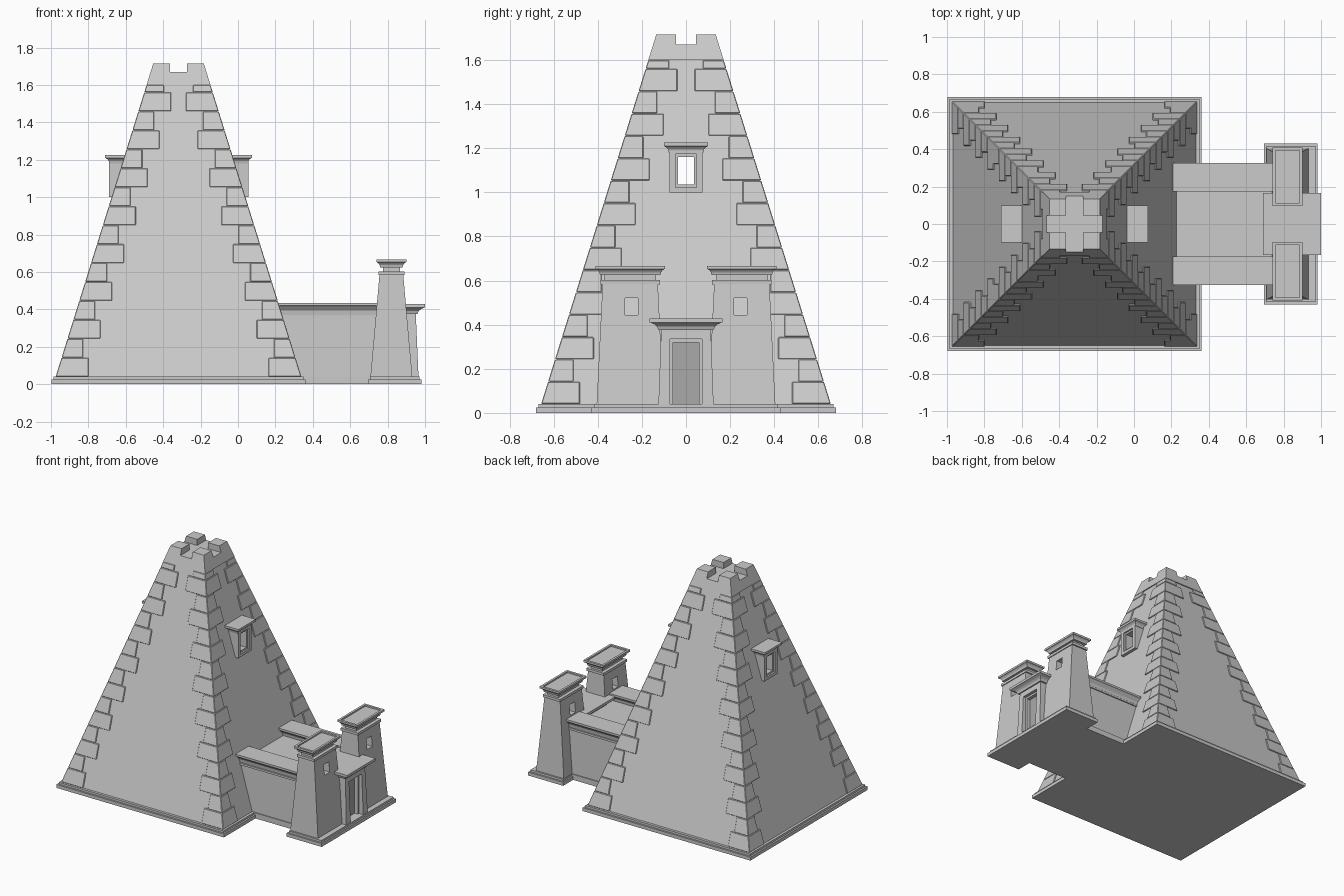
import bpy
import bmesh

cube = bpy.data.objects.get("Cube")
if cube:
    bpy.data.objects.remove(cube, do_unlink=True)


def material(name, value):
    m = bpy.data.materials.new(name)
    m.use_nodes = True
    colour = (value, value, value, 1)
    m.diffuse_color = colour
    m.node_tree.nodes["Principled BSDF"].inputs["Base Color"].default_value = colour
    return m


STONE = material("pale stone", 0.6)
DOOR = material("door grey", 0.4)


def finish(name, bm, mat=STONE):
    bmesh.ops.recalc_face_normals(bm, faces=bm.faces)
    mesh = bpy.data.meshes.new(name)
    bm.to_mesh(mesh)
    bm.free()
    mesh.materials.append(mat)
    ob = bpy.data.objects.new(name, mesh)
    bpy.context.collection.objects.link(ob)
    return ob


def add_loft(bm, rings):
    """Join outlines of equal point count and cap both ends."""
    loops = [[bm.verts.new(p) for p in ring] for ring in rings]
    for a, b in zip(loops, loops[1:]):
        for i in range(len(a)):
            j = (i + 1) % len(a)
            bm.faces.new((a[i], a[j], b[j], b[i]))
    bm.faces.new(loops[0][::-1])
    bm.faces.new(loops[-1])


def stack(name, cx, cy, levels, mat=STONE):
    """Rectangular solid through levels of (z, half x, half y)."""
    bm = bmesh.new()
    add_loft(bm, [[(cx + sx * hx, cy + sy * hy, z)
                   for sx, sy in ((-1, -1), (1, -1), (1, 1), (-1, 1))]
                  for z, hx, hy in levels])
    return finish(name, bm, mat)


def box(name, x0, x1, y0, y1, z0, z1, mat=STONE):
    hx, hy = (x1 - x0) / 2, (y1 - y0) / 2
    return stack(name, (x0 + x1) / 2, (y0 + y1) / 2, [(z0, hx, hy), (z1, hx, hy)], mat)


def cut(target, *bounds):
    cutter = box("cutter", *bounds)
    mod = target.modifiers.new("cut", "BOOLEAN")
    mod.operation, mod.solver, mod.object = "DIFFERENCE", "EXACT", cutter
    bpy.context.view_layer.objects.active = target
    bpy.ops.object.modifier_apply(modifier=mod.name)
    bpy.data.objects.remove(cutter, do_unlink=True)


def cornice(name, cx, cy, z0, z1, hx, hy, flare, tray=0):
    """Hollow-curved cornice with a flat fillet, optionally a sunken top."""
    d = z1 - z0
    levels = [(z0, hx - flare, hy - flare), (z0 + d * 0.3, hx - flare * 0.85, hy - flare * 0.85),
              (z0 + d * 0.5, hx - flare * 0.55, hy - flare * 0.55),
              (z0 + d * 0.65, hx - flare * 0.1, hy - flare * 0.1),
              (z0 + d * 0.65, hx, hy), (z1, hx, hy)]
    if tray:
        levels += [(z1, hx - tray, hy - tray), (z1 - 0.01, hx - tray, hy - tray)]
    return stack(name, cx, cy, levels)


# Pyramid body
CX, BASE, TOP = -0.318, 0.04, 1.715


def half(z):
    return 0.657 - 0.522 * (z - BASE) / (TOP - BASE)


stack("pyramid_plinth", CX, 0, [(0, 0.68, 0.68), (0.025, 0.68, 0.68),
                                (0.025, 0.668, 0.668), (BASE, 0.668, 0.668)])
body = stack("pyramid_body", CX, 0, [(z, half(z) - 0.008, half(z) - 0.008) for z in (BASE, 1.61)])
cut(body, -1, 0.5, -0.06, 0.06, 1.015, 1.175)

# Notched summit
summit = stack("summit", CX, 0, [(z, half(z), half(z)) for z in (1.6, TOP)])
cut(summit, CX - 0.3, CX + 0.3, -0.045, 0.045, 1.67, 1.8)
cut(summit, CX - 0.045, CX + 0.045, -0.3, 0.3, 1.67, 1.8)

# Corner stones, long and short courses in turn
bm = bmesh.new()
STEP, T = 1.52 / 15, 0.03
for i in range(16):
    z0 = BASE + i * STEP
    z1 = min(z0 + STEP, 1.6)
    arm = 0.16 if i % 2 == 0 else 0.1
    for sx in (-1, 1):
        for sy in (-1, 1):
            rings = []
            for z in (z0 + 0.001, z1 - 0.001):
                h = half(z)
                a = half((z0 + z1) / 2) - arm
                plan = ((h, h), (a, h), (a, h - T), (h - T, h - T), (h - T, a), (h, a))
                rings.append([(CX + sx * x, sy * y, z) for x, y in plan])
            add_loft(bm, rings)
quoins = finish("corner_stones", bm)
bevel = quoins.modifiers.new("worn edges", "BEVEL")
bevel.width, bevel.segments = 0.003, 1

# Window shaft through the pyramid, with a cornice at each end
shaft = box("window_shaft", -0.69, 0.055, -0.075, 0.075, 1.0, 1.19)
cut(shaft, -1, 0.5, -0.036, 0.036, 1.035, 1.16)
for x in (-0.69, 0.055):
    cut(shaft, x - 0.012, x + 0.012, -0.047, 0.047, 1.022, 1.173)
for sx, name in ((-1, "right_window_cornice"), (1, "left_window_cornice")):
    cornice(name, CX + sx * 0.335, 0, 1.18, 1.225, 0.057, 0.1, 0.022)

# Chapel between pyramid and gate
box("chapel_plinth", 0.2, 0.75, -0.315, 0.315, 0, BASE)
box("chapel_roof", 0.1, 0.76, -0.24, 0.24, 0.33, 0.375)
for sy, name in ((-1, "right"), (1, "left")):
    stack(name + "_chapel_wall", 0.44, sy * 0.25,
          [(BASE, 0.34, 0.058), (0.36, 0.34, 0.05)])
    stack(name + "_wall_moulding", 0.44, sy * 0.25,
          [(0.355, 0.34, 0.058), (0.37, 0.34, 0.058)])
    stack(name + "_wall_cornice", 0.44, sy * 0.25,
          [(0.37, 0.34, 0.05), (0.395, 0.34, 0.054), (0.415, 0.34, 0.07),
           (0.42, 0.34, 0.077), (0.435, 0.34, 0.077)])

# Gate towers
PX = 0.82
stack("gate_plinth", 0.8375, 0, [(0, 0.1425, 0.43), (0.025, 0.1425, 0.43),
                                 (0.025, 0.132, 0.418), (BASE, 0.132, 0.418)])
for sy, name in ((-1, "right"), (1, "left")):
    y = sy * 0.253
    tower = stack(name + "_tower", PX, y, [(BASE, 0.112, 0.152), (0.59, 0.063, 0.125)])
    cut(tower, 0.5, 1.1, sy * 0.247 - 0.03, sy * 0.247 + 0.03, 0.445, 0.52)
    stack(name + "_tower_band", PX, y, [(0.583, 0.07, 0.135), (0.602, 0.07, 0.135)])
    stack(name + "_tower_neck", PX, y, [(0.6, 0.045, 0.118), (0.64, 0.045, 0.118)])
    cornice(name + "_tower_cornice", PX, y, 0.625, 0.667, 0.08, 0.157, 0.02, 0.016)

# Gateway
gate = stack("gateway", 0.845, 0, [(BASE, 0.12, 0.125), (0.39, 0.105, 0.112)])
cut(gate, 0.93, 1.1, -0.073, 0.073, BASE, 0.335)
cut(gate, 0.9, 1.1, -0.06, 0.06, BASE, 0.32)
box("door_panel", 0.897, 0.904, -0.06, 0.06, BASE, 0.32, DOOR)
cornice("gateway_cornice", 0.845, 0, 0.375, 0.428, 0.155, 0.165, 0.04)
